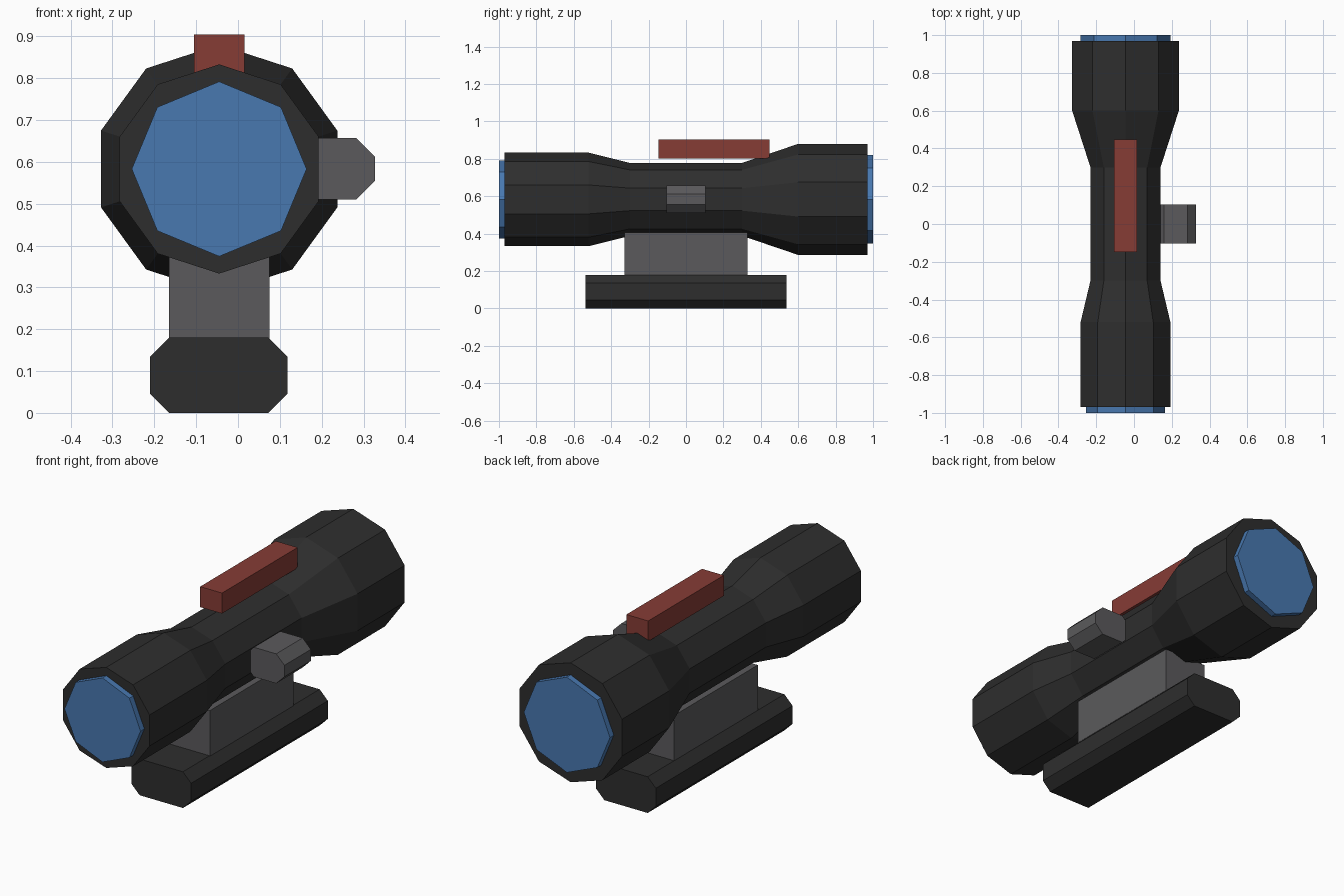
import bpy
import math

AXIS_X, AXIS_Z = -0.045, 0.583

old = bpy.data.objects.get("Cube")
if old:
    bpy.data.objects.remove(old, do_unlink=True)


def material(name, rgb):
    m = bpy.data.materials.new(name)
    m.use_nodes = True
    m.diffuse_color = (*rgb, 1)
    m.node_tree.nodes["Principled BSDF"].inputs["Base Color"].default_value = (*rgb, 1)
    return m


black = material("matte black", (0.027, 0.027, 0.027))
grey = material("mid grey", (0.104, 0.102, 0.107))
blue = material("lens blue", (0.065, 0.188, 0.435))
red = material("rail red", (0.24, 0.045, 0.036))


def loft(name, rings, mat):
    """Skin rings of (x, y, z) points running front to back and cap both ends."""
    n = len(rings[0])
    faces = [tuple(range(n)), tuple(reversed(range((len(rings) - 1) * n, len(rings) * n)))]
    for r in range(len(rings) - 1):
        for i in range(n):
            j = (i + 1) % n
            faces.append((r * n + j, r * n + i, (r + 1) * n + i, (r + 1) * n + j))
    mesh = bpy.data.meshes.new(name)
    mesh.from_pydata([p for ring in rings for p in ring], [], faces)
    mesh.materials.append(mat)
    obj = bpy.data.objects.new(name, mesh)
    bpy.context.collection.objects.link(obj)
    return obj


def turned(name, sides, profile, mat):
    """Faceted body around the sight axis from (y, radius) pairs, one corner on top."""
    angles = [math.tau * i / sides for i in range(sides)]
    # counter-clockwise as seen from the front
    return loft(name, [[(AXIS_X - r * math.sin(a), y, AXIS_Z + r * math.cos(a))
                        for a in angles] for y, r in profile], mat)


def block(name, x, y, z, mat, cut=0):
    """Box given by its ranges, with optional chamfers on the lengthwise edges."""
    (x0, x1), (z0, z1) = x, z
    if cut:
        outline = [(x0 + cut, z0), (x1 - cut, z0), (x1, z0 + cut), (x1, z1 - cut),
                   (x1 - cut, z1), (x0 + cut, z1), (x0, z1 - cut), (x0, z0 + cut)]
    else:
        outline = [(x0, z0), (x1, z0), (x1, z1), (x0, z1)]
    return loft(name, [[(px, py, pz) for px, pz in outline] for py in y], mat)


# Main tube with eyepiece bell in front and wider objective bell behind
turned("scope_tube", 10, [(-0.97, 0.25), (-0.52, 0.25), (-0.3, 0.195),
                          (0.3, 0.195), (0.6, 0.297), (0.97, 0.297)], black)

# Lenses
turned("front_lens", 8, [(-1, 0.209), (-0.95, 0.209)], blue)
turned("back_lens", 8, [(0.95, 0.237), (1, 0.237)], blue)

# Mount, side knob and top rail
block("mount_base", (-0.21, 0.118), (-0.537, 0.537), (0, 0.18), black, 0.045)
block("mount_post", (-0.165, 0.075), (-0.328, 0.328), (0.17, 0.405), grey)
block("side_knob", (0.115, 0.328), (-0.104, 0.104), (0.51, 0.657), grey, 0.045)
block("top_rail", (-0.105, 0.015), (-0.147, 0.447), (0.802, 0.904), red)
